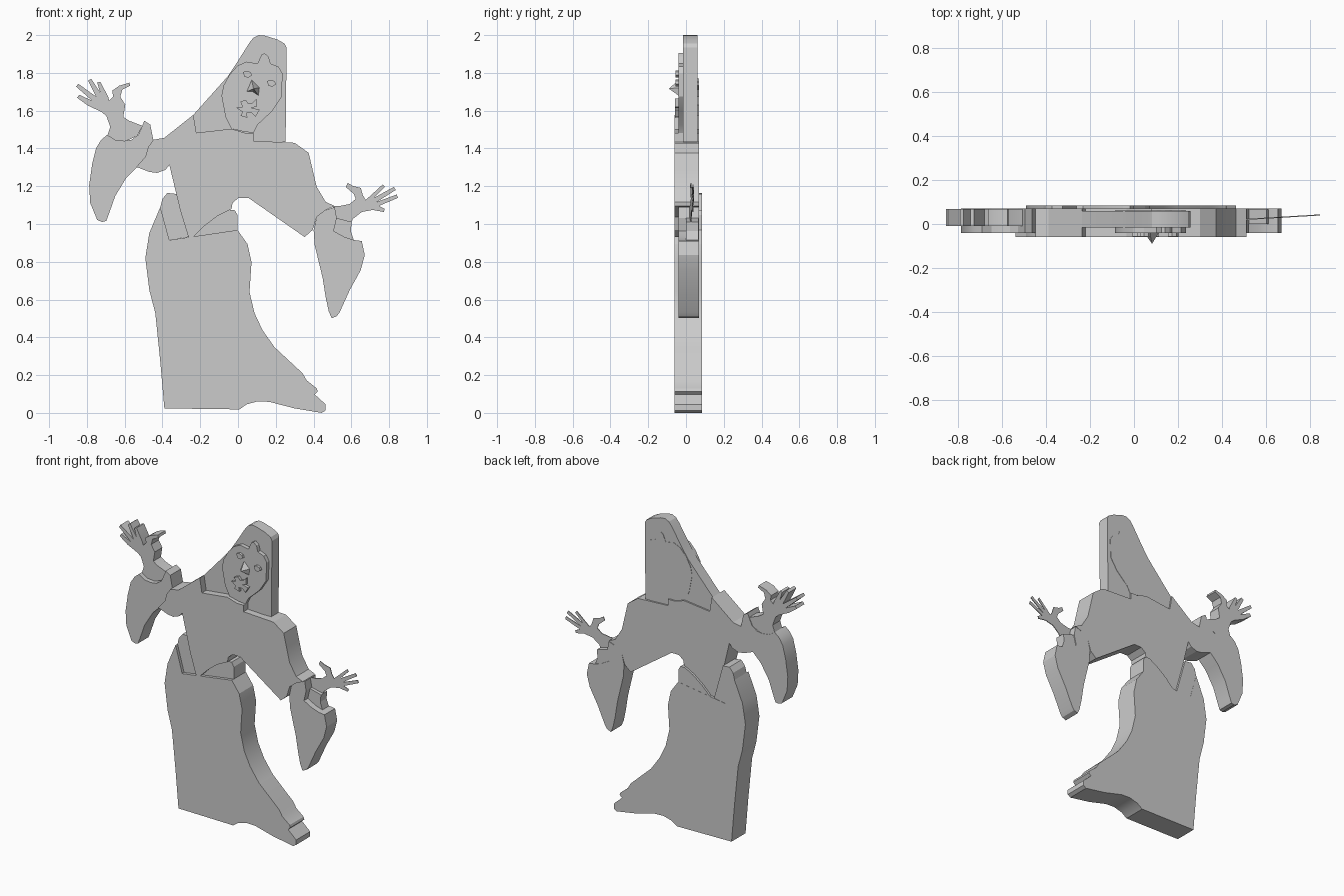
import bpy, bmesh

SCALE, X0, Z0 = 188.5, 238.5, 412.5   # sketch units per metre, sketch centre and floor


def pt(p, y):
    """Sketch point (right, down) to model space at depth y."""
    return ((p[0] - X0) / SCALE, y, (Z0 - p[1]) / SCALE)


def finish(name, bm):
    bmesh.ops.recalc_face_normals(bm, faces=bm.faces[:])
    mesh = bpy.data.meshes.new(name)
    bm.to_mesh(mesh)
    bm.free()
    ob = bpy.data.objects.new(name, mesh)
    bpy.context.collection.objects.link(ob)
    return ob


def slab(name, outline, front, back, slope=0.0):
    """Flat cut-out between two depths; slope leans it in y along x."""
    bm = bmesh.new()
    lean = lambda p: slope * (p[0] - outline[0][0]) / SCALE
    f = [bm.verts.new(pt(p, front + lean(p))) for p in outline]
    b = [bm.verts.new(pt(p, back + lean(p))) for p in outline]
    bm.faces.new(f)
    bm.faces.new(b[::-1])
    for i in range(len(f)):
        j = (i + 1) % len(f)
        bm.faces.new((f[i], b[i], b[j], f[j]))
    return finish(name, bm)


def peak(name, outline, apex, base_y, apex_y):
    """Faceted point rising from an outline."""
    bm = bmesh.new()
    ring = [bm.verts.new(pt(p, base_y)) for p in outline]
    top = bm.verts.new(pt(apex, apex_y))
    bm.faces.new(ring[::-1])
    for i in range(len(ring)):
        bm.faces.new((ring[i], ring[(i + 1) % len(ring)], top))
    return finish(name, bm)


# Skirt with trailing hem
slab("skirt", [
    (165, 408), (161, 362), (156, 313), (150, 290), (146, 258), (150, 233), (161, 207),
    (170, 240), (238, 230), (248, 244), (252, 262), (250, 292), (255, 313), (263, 330),
    (275, 347), (303, 373), (307, 380), (317, 388), (318, 391), (315, 394), (326, 404),
    (326, 410), (322, 412.5), (295, 408), (270, 401.5), (258, 401), (247, 404), (240, 409)],
    -0.06, 0.085)

# Recessed waist folds on each side of the bodice
slab("waist_left", [(161, 207), (163, 199), (168, 193), (177, 194), (189, 237), (170, 240)],
     -0.04, 0.084)
slab("waist_right", [(189, 238), (194, 237), (205, 226), (218, 216), (229, 210), (235, 210),
                     (238, 215), (238, 230)], -0.04, 0.084)

# Bodice and upper arms
slab("bodice", [
    (154, 140), (165, 138), (194, 115), (197, 133), (232, 129), (245, 133), (254, 133),
    (254, 141), (295, 143), (309, 153), (313, 170), (317, 187), (326, 202), (335, 206),
    (326, 210), (317, 217), (313, 230), (305, 237), (249, 198), (239, 198), (233, 203),
    (232, 209), (218, 216), (205, 226), (194, 237), (189, 237), (181, 211), (170, 165),
    (166, 170), (158, 173), (150, 172), (137, 167), (146, 157), (149, 147)],
    -0.06, 0.07)

# Hood and face
slab("hood", [
    (194, 115), (228, 77), (238, 62), (250, 43), (254, 38), (259, 35.5), (265, 36),
    (278, 40), (285, 44), (287, 48), (286, 142), (250, 142), (197, 134)],
    -0.015, 0.06)
slab("face", [
    (232, 129), (226, 117), (222, 96), (224, 86), (230, 75), (238, 66), (247, 62),
    (258, 64), (262, 55), (265, 53.5), (269, 57), (271, 64), (279, 67), (283, 74),
    (282, 97), (273, 111), (258, 125), (254, 133), (245, 132)],
    -0.04, 0.062)

# Eyes, nose and ragged mouth
for name, ex, ez in (("eye_left", 248, 74.5), ("eye_right", 272, 83.5)):
    shape = [(-4.5, -2), (-1, -3.5), (3, -2), (4.5, 1), (1, 3.5), (-3, 2.5)]
    slab(name, [(ex + a, ez + b) for a, b in shape], -0.056, -0.035)
peak("nose", [(247, 92), (250, 85), (252, 80), (255, 83), (260, 88), (259, 96), (253, 92)],
     (254, 89), -0.038, -0.09)
slab("mouth", [
    (237, 108), (243, 107), (241, 102), (246, 100), (249, 104), (253, 103), (257, 99),
    (257, 107), (252, 108), (260, 110), (256, 117), (252, 113), (247, 113), (248, 118),
    (241, 116), (243, 112)], -0.058, -0.035)

# Raised arm: drooping sleeve and open hand
slab("sleeve_left", [
    (108, 135), (102, 140), (97, 148), (93, 164), (90, 185), (91, 203), (98, 220),
    (103, 222), (107, 221), (110, 213), (116, 196), (127, 178), (145, 160), (154, 140),
    (151, 125), (145, 121), (143, 126), (139, 135), (132, 140), (125, 141), (116, 140)],
    -0.04, 0.07)
slab("hand_left", [
    (108, 136), (111, 127), (107, 116), (102, 112), (89, 106), (78, 98), (80, 95),
    (93, 101), (77, 87), (79, 84), (97, 97), (89, 81), (92, 79), (101, 93),
    (98, 83), (101, 82), (109, 97), (110, 101), (114, 97), (113, 91), (120, 86), (130, 83),
    (131, 86), (123, 90), (121, 97), (126, 105), (124, 117), (130, 121), (143, 126),
    (138, 136), (125, 142), (114, 141)], -0.01, 0.068)

# Lowered arm: sleeve, inner cuff and thin leaning hand
slab("sleeve_right", [
    (317, 217), (326, 210), (335, 207), (337, 218), (334, 231), (345, 237), (354, 240),
    (362, 241), (365, 255), (361, 270), (350, 290), (340, 312), (337, 316), (332, 318),
    (329, 311), (326, 297), (323, 278), (315, 245), (314, 230)],
    -0.04, 0.07)
slab("cuff_right", [(335, 207), (337, 218), (352, 222), (351, 231), (354, 240), (345, 238),
                    (333, 232)], 0.0, 0.065)
slab("hand_right", [
    (333, 206), (340, 206), (350, 204), (356, 199), (354, 194), (346, 187), (348, 183),
    (353, 186), (361, 188), (363, 195), (366, 200), (383, 184.5), (385, 187), (374, 198),
    (394, 187), (396, 190), (377, 202), (397, 194.5), (398, 198), (379, 206), (385, 209),
    (384, 212), (373, 210), (362, 212), (353, 219), (349, 230), (343, 236), (335, 238)],
    0.018, 0.023, slope=0.06)

# Soften gentle curves, keep cut edges crisp
bpy.ops.object.select_all(action='SELECT')
bpy.context.view_layer.objects.active = bpy.data.objects["skirt"]
bpy.ops.object.shade_smooth_by_angle(angle=0.4)
